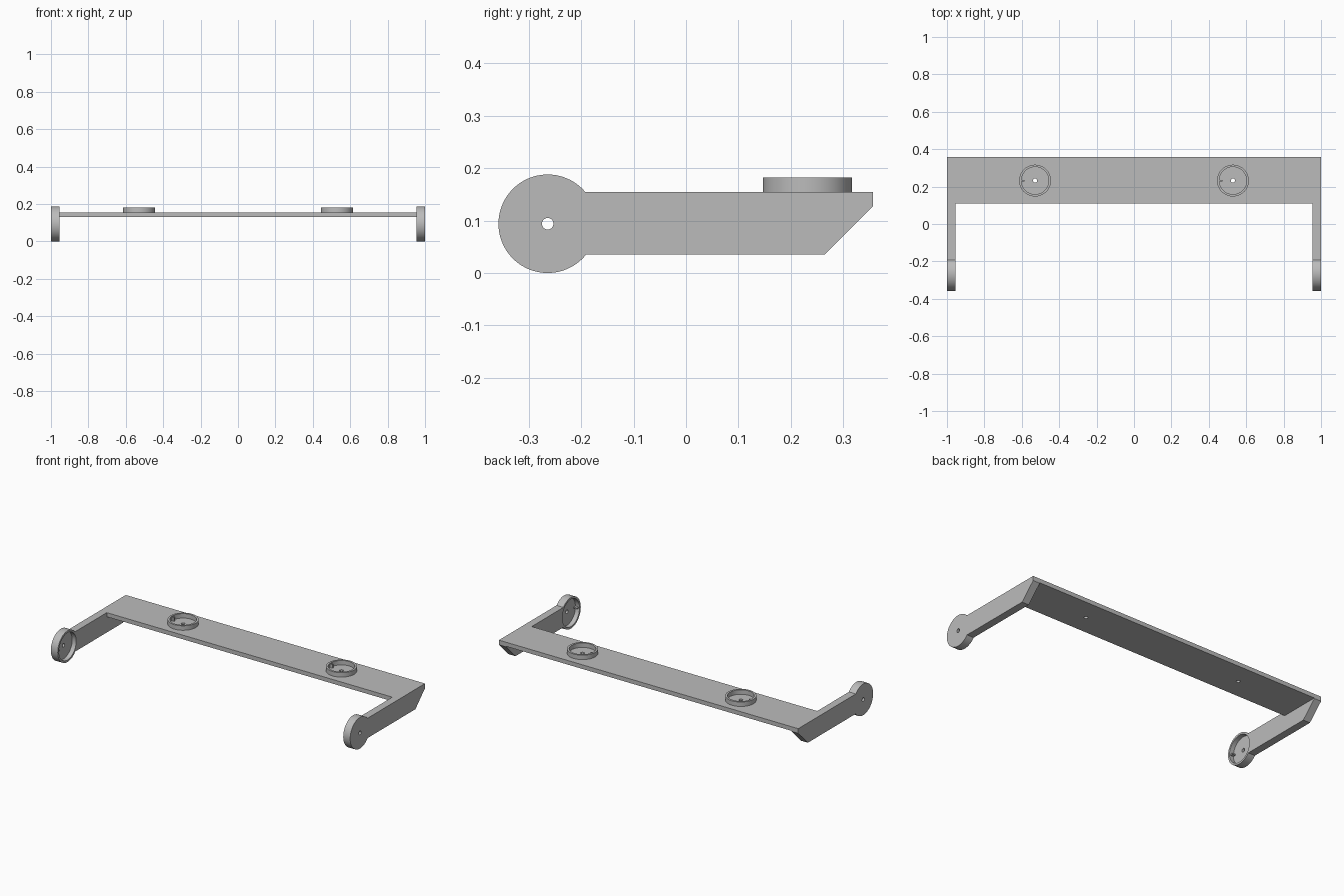
import bpy, bmesh, math
from mathutils import Matrix, Vector

if "Cube" in bpy.data.objects:
    bpy.data.objects.remove(bpy.data.objects["Cube"])

grey = bpy.data.materials.new("plain grey")
grey.use_nodes = True
GREY = (0.5, 0.5, 0.5, 1)
grey.diffuse_color = GREY
grey.node_tree.nodes["Principled BSDF"].inputs["Base Color"].default_value = GREY

# Main sizes
ARM_T, TOP, BOTTOM, BACK = 0.046, 0.155, 0.035, 0.357
DISC_Y, DISC_Z, DISC_R = -0.264, 0.094, 0.094
CUP_X, CUP_Y, CUP_R, CUP_H = 0.529, 0.232, 0.085, 0.027
HOLE_R, WALL, SEG = 0.011, 0.012, 64


def finish(name, bm):
    bmesh.ops.recalc_face_normals(bm, faces=bm.faces)
    mesh = bpy.data.meshes.new(name)
    bm.to_mesh(mesh)
    bm.free()
    obj = bpy.data.objects.new(name, mesh)
    bpy.context.collection.objects.link(obj)
    mesh.materials.append(grey)
    return obj


def box(name, lo, hi):
    lo, hi = Vector(lo), Vector(hi)
    bm = bmesh.new()
    bmesh.ops.create_cube(bm, size=1, matrix=Matrix.Translation((lo + hi) / 2)
                          @ Matrix.Diagonal((*(hi - lo), 1)))
    return finish(name, bm)


def cylinder(name, centre, radius, depth, axis="Z"):
    turn = Matrix.Rotation(math.pi / 2, 4, "Y") if axis == "X" else Matrix()
    bm = bmesh.new()
    bmesh.ops.create_cone(bm, cap_ends=True, segments=SEG, radius1=radius, radius2=radius,
                          depth=depth, matrix=Matrix.Translation(centre) @ turn)
    return finish(name, bm)


def cut(obj, cutter):
    mod = obj.modifiers.new("cut", "BOOLEAN")
    mod.operation, mod.solver, mod.object = "DIFFERENCE", "EXACT", cutter
    graph = bpy.context.evaluated_depsgraph_get()
    mesh = bpy.data.meshes.new_from_object(obj.evaluated_get(graph))
    obj.modifiers.clear()
    obj.data = mesh
    bpy.data.objects.remove(cutter)


def smooth(obj):
    bpy.ops.object.select_all(action="DESELECT")
    obj.select_set(True)
    bpy.context.view_layer.objects.active = obj
    bpy.ops.object.shade_smooth_by_angle(angle=math.radians(30))


# Side arm outline: round end joined to a bar with a sloped back corner
def arm_outline():
    start = math.asin((TOP - DISC_Z) / DISC_R)
    end = 2 * math.pi - math.asin((DISC_Z - BOTTOM) / DISC_R)
    arc = [start + (end - start) * i / SEG for i in range(SEG + 1)]
    pts = [(DISC_Y + DISC_R * math.cos(a), DISC_Z + DISC_R * math.sin(a)) for a in arc]
    return pts + [(0.265, BOTTOM), (BACK, 0.127), (BACK, TOP)]


for side, label in ((1, "left"), (-1, "right")):
    # Arm with a recessed round end, open inwards, and a pivot hole
    bm = bmesh.new()
    face = bm.faces.new([bm.verts.new((side, y, z)) for y, z in arm_outline()])
    new = bmesh.ops.extrude_face_region(bm, geom=[face])["geom"]
    bmesh.ops.translate(bm, vec=(-side * ARM_T, 0, 0),
                        verts=[v for v in new if isinstance(v, bmesh.types.BMVert)])
    arm = finish(label + "_arm", bm)
    inner = side * (1 - ARM_T)
    cut(arm, cylinder("recess", (inner, DISC_Y, DISC_Z), DISC_R - WALL, 2 * CUP_H, "X"))
    cut(arm, cylinder("hole", (side, DISC_Y, DISC_Z), HOLE_R, 0.2, "X"))
    smooth(arm)

    # Small key on the recess wall
    wall_y = DISC_Y - DISC_R + WALL
    xs = sorted((inner + side * 0.005, inner + side * (CUP_H + 0.002)))
    box(label + "_arm_key", (xs[0], wall_y - 0.004, DISC_Z - 0.004),
        (xs[1], wall_y + 0.018, DISC_Z + 0.004))

# Cross plate between the arms
plate = box("cross_plate", (ARM_T - 1, 0.11, 0.13), (1 - ARM_T, BACK, TOP))

for side, label in ((1, "left"), (-1, "right")):
    x = side * CUP_X
    cut(plate, cylinder("hole", (x, CUP_Y, TOP), HOLE_R, 0.2))

    # Raised ring on the plate, with its key
    ring = cylinder(label + "_cup_ring", (x, CUP_Y, TOP + CUP_H / 2), CUP_R, CUP_H)
    cut(ring, cylinder("bore", (x, CUP_Y, TOP), CUP_R - WALL, 0.2))
    smooth(ring)
    wall_x = x - CUP_R + WALL
    box(label + "_cup_key", (wall_x - 0.004, CUP_Y - 0.004, TOP),
        (wall_x + 0.016, CUP_Y + 0.004, TOP + CUP_H - 0.005))

smooth(plate)
